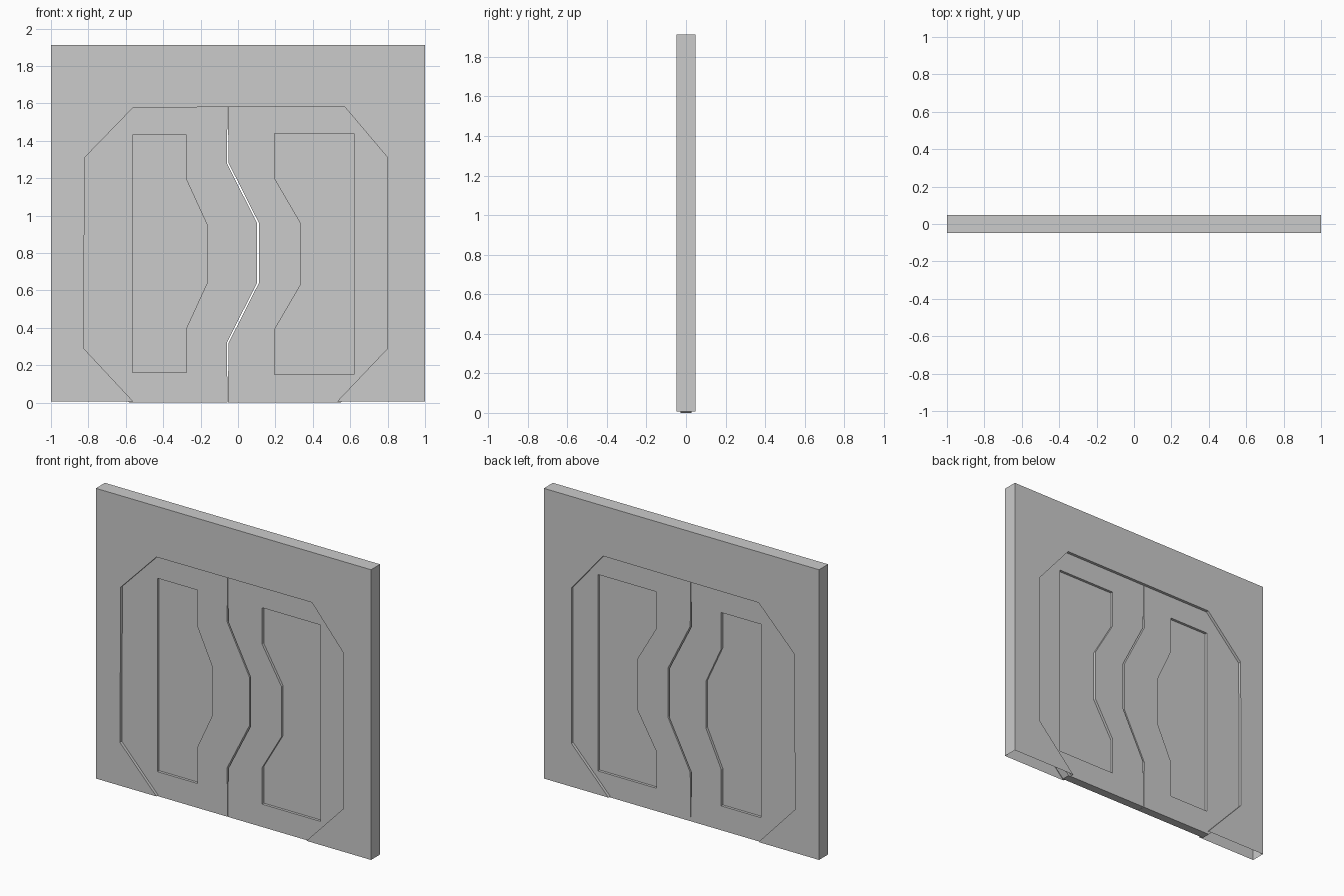
import bpy
import bmesh
from math import radians

cube = bpy.data.objects.get("Cube")
if cube:
    bpy.data.objects.remove(cube, do_unlink=True)

# Single plain grey for every part
grey = bpy.data.materials.new("plain grey")
grey.use_nodes = True
grey.diffuse_color = (0.6, 0.6, 0.6, 1)
grey.node_tree.nodes["Principled BSDF"].inputs["Base Color"].default_value = (0.6, 0.6, 0.6, 1)

WALL, DOOR, PANE = 0.047, 0.028, 0.011  # half thicknesses


def slab(name, loops, half, open_bottom=False):
    """Upright slab from x,z loops; loops after the first are holes."""
    curve = bpy.data.curves.new(name + "_profile", "CURVE")
    curve.dimensions = "2D"
    curve.fill_mode = "BOTH"
    curve.extrude = half
    for loop in loops:
        spline = curve.splines.new("POLY")
        spline.points.add(len(loop) - 1)
        spline.use_cyclic_u = True
        for point, (x, z) in zip(spline.points, loop):
            point.co = (x, z, 0, 1)
    temp = bpy.data.objects.new(name + "_temp", curve)
    bpy.context.collection.objects.link(temp)
    deps = bpy.context.evaluated_depsgraph_get()
    mesh = bpy.data.meshes.new_from_object(temp.evaluated_get(deps))
    bpy.data.objects.remove(temp, do_unlink=True)
    mesh.name = name

    bm = bmesh.new()
    bm.from_mesh(mesh)
    bmesh.ops.remove_doubles(bm, verts=bm.verts, dist=0.0005)
    bmesh.ops.recalc_face_normals(bm, faces=bm.faces)
    if open_bottom:
        under = [f for f in bm.faces if f.normal.y < -0.9 and f.calc_center_median().y < 0.02]
        bmesh.ops.delete(bm, geom=under, context="FACES")
    for f in bm.faces:
        f.smooth = False
    bm.to_mesh(mesh)
    bm.free()
    mesh.materials.clear()
    mesh.materials.append(grey)

    obj = bpy.data.objects.new(name, mesh)
    obj.rotation_euler.x = radians(90)
    bpy.context.collection.objects.link(obj)
    return obj


# Wall with an eight-sided doorway, hollow underneath
base, top = 0.006, 1.912
opening = [(-0.56, base), (-0.825, 0.29), (-0.82, 1.31), (-0.56, 1.578),
           (0.57, 1.582), (0.80, 1.31), (0.80, 0.29), (0.53, base)]
slab("wall", [[(-1, base)] + [(-1, top), (1, top), (1, base)] + opening[::-1]],
     WALL, open_bottom=True)

# Zigzag seam where the two doors meet, bottom to top
seam = [(-0.055, 0), (-0.055, 0.32), (0.107, 0.64),
        (0.107, 0.96), (-0.055, 1.28), (-0.055, 1.6)]


def seam_edge(shift):
    """The slanted and middle parts stand slightly apart."""
    return [(x + (shift if 0 < i < 5 else shift * 0.1), z) for i, (x, z) in enumerate(seam)]


# Door outlines run a little way inside the wall
right_edge = [(-0.055, 1.6), (-0.57, 1.6), (-0.84, 1.32), (-0.845, 0.28), (-0.58, 0)]
left_edge = [(-0.055, 1.6), (0.58, 1.6), (0.82, 1.32), (0.82, 0.28), (0.55, 0)]

# Windows follow the seam with a bent inner edge
right_window = [(-0.565, 0.16), (-0.275, 0.16), (-0.275, 0.40), (-0.165, 0.64),
                (-0.165, 0.95), (-0.275, 1.19), (-0.275, 1.43), (-0.565, 1.43)]
left_window = [(0.62, 0.15), (0.195, 0.15), (0.195, 0.39), (0.335, 0.63),
               (0.335, 0.96), (0.195, 1.20), (0.195, 1.44), (0.62, 1.44)]

for side, edge, window, shift in (("right", right_edge, right_window, -0.005),
                                  ("left", left_edge, left_window, 0.005)):
    slab(side + "_door", [seam_edge(shift) + edge[1:], window], DOOR)
    slab(side + "_window_pane", [window], PANE)
